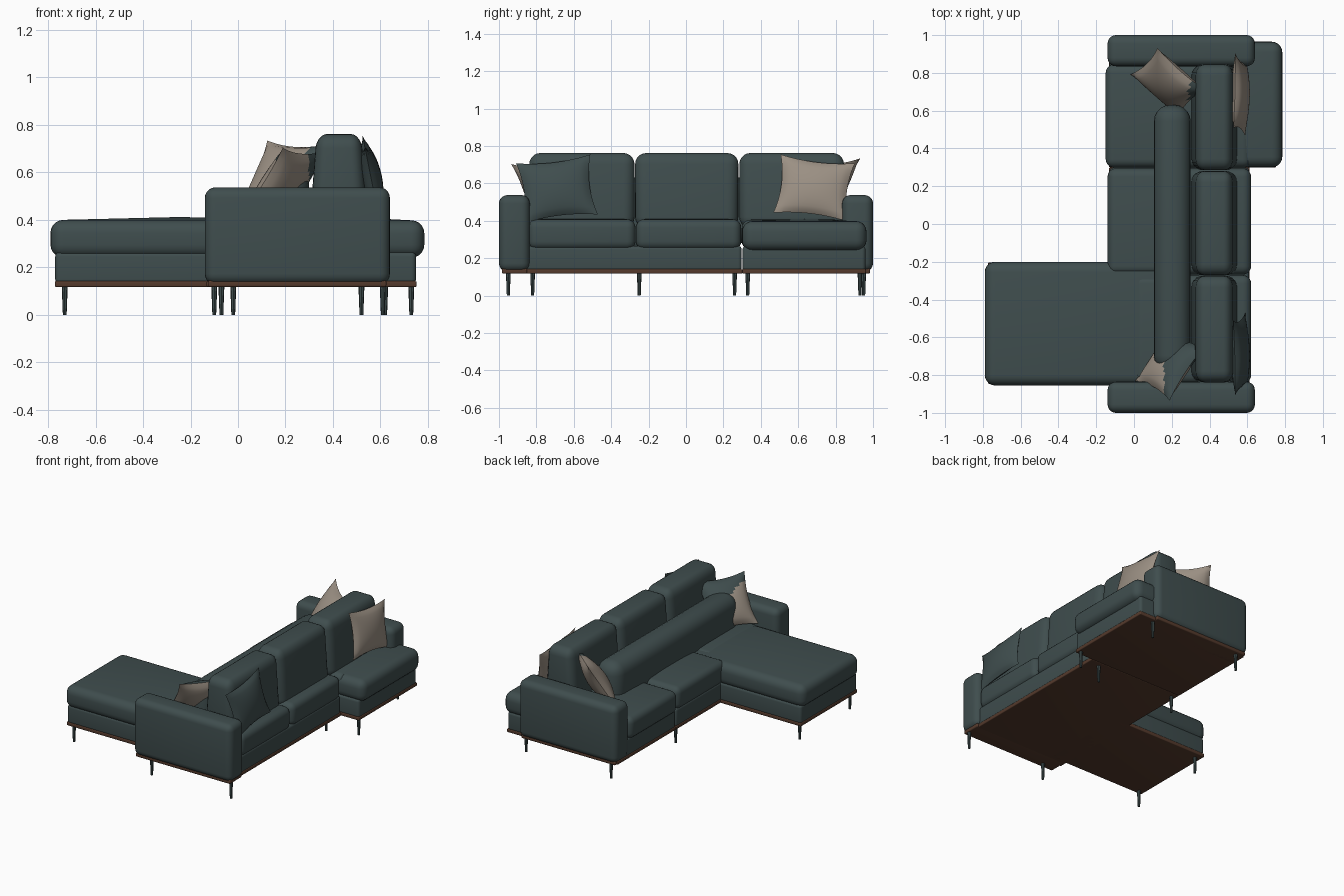
import bpy, bmesh, math
from mathutils import Vector, Matrix

cube = bpy.data.objects.get("Cube")
if cube:
    bpy.data.objects.remove(cube, do_unlink=True)


def material(name, rgb):
    m = bpy.data.materials.new(name)
    m.use_nodes = True
    colour = (*rgb, 1)
    m.diffuse_color = colour
    m.node_tree.nodes["Principled BSDF"].inputs["Base Color"].default_value = colour
    return m


FABRIC = material("slate_fabric", (0.05, 0.075, 0.076))
BEIGE = material("beige_fabric", (0.33, 0.28, 0.23))
WOOD = material("brown_wood", (0.09, 0.042, 0.025))


def finish(bm, name, *mats):
    bmesh.ops.recalc_face_normals(bm, faces=bm.faces)
    mesh = bpy.data.meshes.new(name)
    bm.to_mesh(mesh)
    bm.free()
    for m in mats:
        mesh.materials.append(m)
    ob = bpy.data.objects.new(name, mesh)
    bpy.context.collection.objects.link(ob)
    bpy.context.view_layer.objects.active = ob
    bpy.ops.object.select_all(action='DESELECT')
    ob.select_set(True)
    bpy.ops.object.shade_smooth_by_angle(angle=math.radians(40))
    return ob


def soft_box(name, x, y, z, r, mat=FABRIC, taper=0, crown=0):
    """Rounded box between (min, max) ranges; taper narrows x towards the top."""
    bm = bmesh.new()
    bmesh.ops.create_cube(bm, size=1)
    size = Vector([b - a for a, b in (x, y, z)])
    mid = Vector([(a + b) / 2 for a, b in (x, y, z)])
    bmesh.ops.scale(bm, vec=size, verts=bm.verts)
    bmesh.ops.bevel(bm, geom=bm.edges[:], offset=r, segments=5, profile=0.5, affect='EDGES')
    if crown:
        top = [f for f in bm.faces if f.normal.z > 0.99 and f.calc_area() > r * r]
        for v in bmesh.ops.poke(bm, faces=top)["verts"]:
            v.co.z += crown
    for v in bm.verts:
        v.co.x *= 1 - taper * (v.co.z / size.z + 0.5)
        v.co += mid
    return finish(bm, name, mat)


def pillow(name, centre, normal, spin, w, h, thick, mats, rule=None):
    """Square throw pillow with pinched corners; rule(x, on_front) picks the material."""
    bm = bmesh.new()
    for side in (1, -1):
        res = bmesh.ops.create_grid(bm, x_segments=16, y_segments=16, size=1)
        for v in res["verts"]:
            u, t = v.co.x, v.co.y
            bulge = max(0, (1 - u * u) * (1 - t * t)) ** 0.6
            v.co = (u * w / 2 * (1 - 0.12 * (1 - t * t)),
                    t * h / 2 * (1 - 0.12 * (1 - u * u)),
                    side * thick / 2 * bulge)
    bmesh.ops.remove_doubles(bm, verts=bm.verts, dist=0.0005)
    facing = Vector(normal)
    rot = facing.to_track_quat('Z', 'Y').to_matrix().to_4x4()
    bm.transform(Matrix.Translation(centre) @ rot @ Matrix.Rotation(math.radians(spin), 4, 'Z'))
    if rule:
        for f in bm.faces:
            c = f.calc_center_median()
            f.material_index = int(rule(c.x, (c - Vector(centre)).dot(facing) > 0))
    return finish(bm, name, *mats)


# Arms at both ends
for name, y in (("front_arm", (-1, -0.835)), ("rear_arm", (0.835, 1))):
    soft_box(name, (-0.14, 0.64), y, (0.128, 0.537), 0.045)

# Upholstered bases with a wooden board beneath each
bases = {
    "main": ((-0.13, 0.61), (-0.9, 0.298)),
    "chaise": ((-0.77, 0.0), (-0.845, -0.205)),
    "rear": ((-0.13, 0.75), (0.302, 0.96)),
}
for name, (x, y) in bases.items():
    soft_box(name + "_base", x, y, (0.13, 0.265), 0.02)
    soft_box(name + "_board", (x[0] - 0.002, x[1] + 0.002), (y[0] - 0.002, y[1] + 0.002),
             (0.117, 0.142), 0.006, WOOD)
for name, s in (("front", -1), ("rear", 1)):
    y = sorted((s * 0.85, s * 0.985))
    soft_box(name + "_arm_board", (-0.125, 0.625), y, (0.117, 0.145), 0.008, WOOD)

# Seat cushions
soft_box("chaise_cushion", (-0.79, 0.3), (-0.855, -0.2), (0.24, 0.4), 0.055, crown=0.012)
soft_box("front_seat", (0.0, 0.62), (-0.845, -0.27), (0.245, 0.408), 0.045, crown=0.012)
soft_box("middle_seat", (-0.14, 0.62), (-0.268, 0.295), (0.245, 0.408), 0.045, crown=0.012)
soft_box("rear_seat", (-0.15, 0.62), (0.298, 0.845), (0.245, 0.405), 0.045, crown=0.01)
soft_box("rear_wide_seat", (0.3, 0.785), (0.3, 0.965), (0.24, 0.398), 0.055, crown=0.01)

# Long bolster and the back cushions, fuller at the bottom
soft_box("long_bolster", (0.105, 0.3), (-0.78, 0.63), (0.28, 0.63), 0.085)
for name, y in (("front", (-0.838, -0.275)), ("middle", (-0.272, 0.28)), ("rear", (0.285, 0.845))):
    soft_box(name + "_back_cushion", (0.3, 0.55), y, (0.36, 0.762), 0.06, taper=0.25)

# Throw pillows
pillow("rear_beige_pillow", (0.562, 0.685, 0.575), (1, 0, 0.2), -7, 0.4, 0.32, 0.09, [BEIGE])
pillow("front_slate_pillow", (0.562, -0.69, 0.57), (1, 0, 0.2), 7, 0.4, 0.33, 0.09, [FABRIC])
pillow("front_two_tone_pillow", (0.19, -0.74, 0.55), (-0.66, 0.46, 0.58), 3, 0.34, 0.36, 0.13,
       [BEIGE, FABRIC], lambda x, front: x > (0.16 if front else 0.3))
pillow("rear_two_tone_pillow", (0.18, 0.75, 0.565), (-0.55, -0.66, 0.53), -3, 0.34, 0.38, 0.13,
       [BEIGE, FABRIC], lambda x, front: front and x > 0.29)

# Slim tapered legs
spots = [(-0.73, -0.82), (-0.73, -0.25), (-0.1, 0.26), (-0.02, -0.95), (0.61, -0.95),
         (0.52, 0.26), (0.73, 0.33), (0.62, 0.93), (-0.07, 0.95)]
for i, (x, y) in enumerate(spots):
    bm = bmesh.new()
    bmesh.ops.create_cone(bm, cap_ends=True, segments=8, radius1=0.008, radius2=0.013, depth=0.13,
                          matrix=Matrix.Translation((x, y, 0.065)))
    finish(bm, f"leg_{i + 1}", FABRIC)
